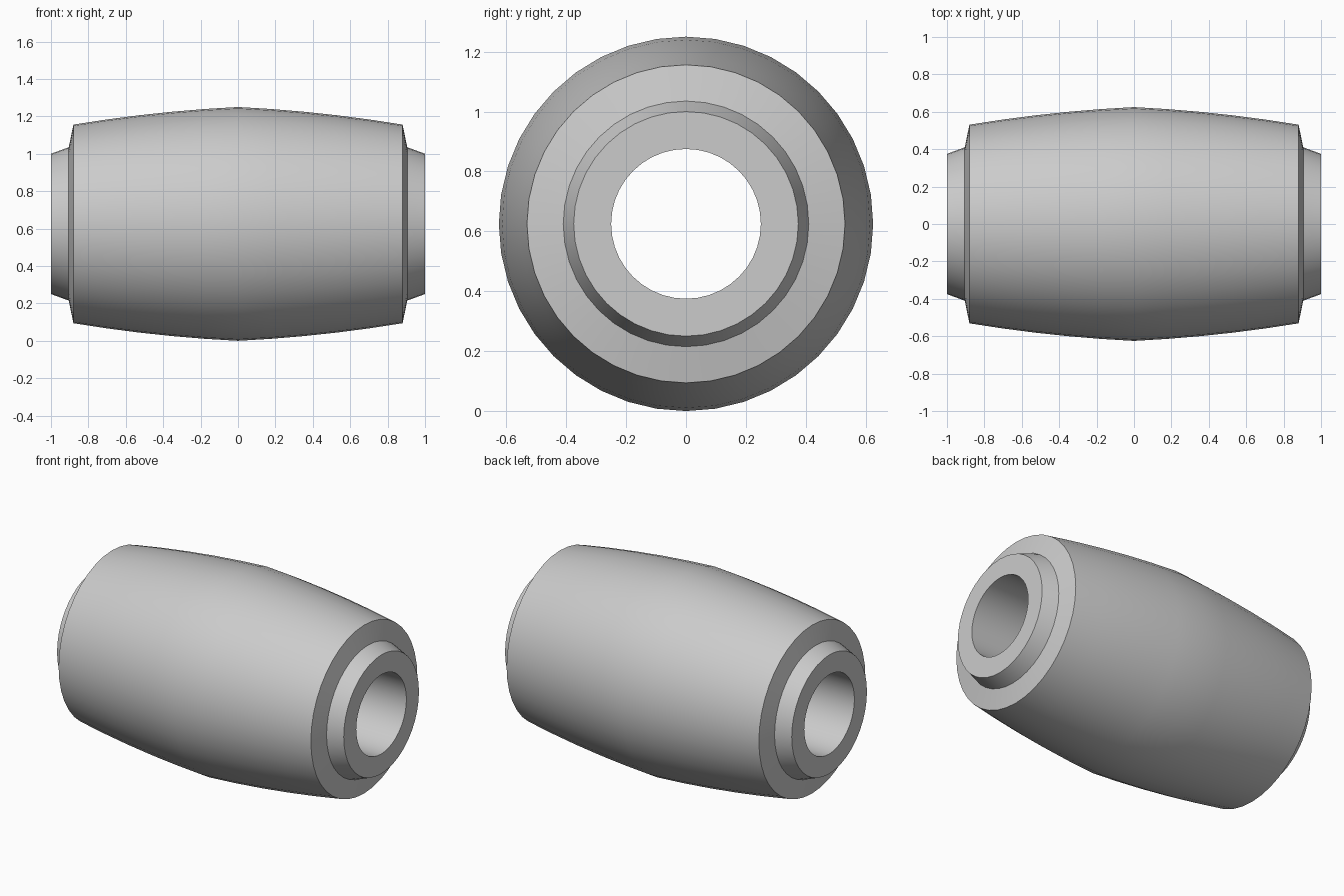
import bpy
import bmesh
import math

cube = bpy.data.objects.get("Cube")
if cube:
    bpy.data.objects.remove(cube, do_unlink=True)

grey = bpy.data.materials.new("plain grey")
grey.use_nodes = True
colour = (0.6, 0.6, 0.6, 1)
grey.diffuse_color = colour
grey.node_tree.nodes["Principled BSDF"].inputs["Base Color"].default_value = colour

SIDES = 40
AXIS_Z = 0.625


def barrel_radius(t):
    """Bulged outline: t is 0 at the middle and 1 at the rim."""
    return 0.625 - 0.094 * (0.45 * t + 0.55 * t * t)


# Half outline from the barrel middle, over the rim and collar, to the bore
STEPS = 5
half = [(0.88 * i / STEPS, barrel_radius(i / STEPS)) for i in range(STEPS + 1)]
half += [(0.905, 0.41), (1, 0.375), (1, 0.25)]
outline = [(-x, r) for x, r in reversed(half[1:])] + half

# Revolve the closed outline about the x axis
bm = bmesh.new()
rings = []
for k in range(SIDES):
    a = math.tau * k / SIDES
    rings.append([bm.verts.new((x, r * math.cos(a), r * math.sin(a)))
                  for x, r in outline])
for k in range(SIDES):
    near, far = rings[k], rings[(k + 1) % SIDES]
    for i in range(len(outline)):
        j = (i + 1) % len(outline)
        bm.faces.new((near[i], near[j], far[j], far[i]))
bmesh.ops.recalc_face_normals(bm, faces=bm.faces)

mesh = bpy.data.meshes.new("barrel_bushing")
bm.to_mesh(mesh)
bm.free()
mesh.materials.append(grey)
bushing = bpy.data.objects.new("barrel_bushing", mesh)
bushing.location.z = AXIS_Z
bpy.context.collection.objects.link(bushing)

# Smooth walls with crisp rims
bpy.context.view_layer.objects.active = bushing
bushing.select_set(True)
bpy.ops.object.shade_smooth_by_angle(angle=math.radians(25))
